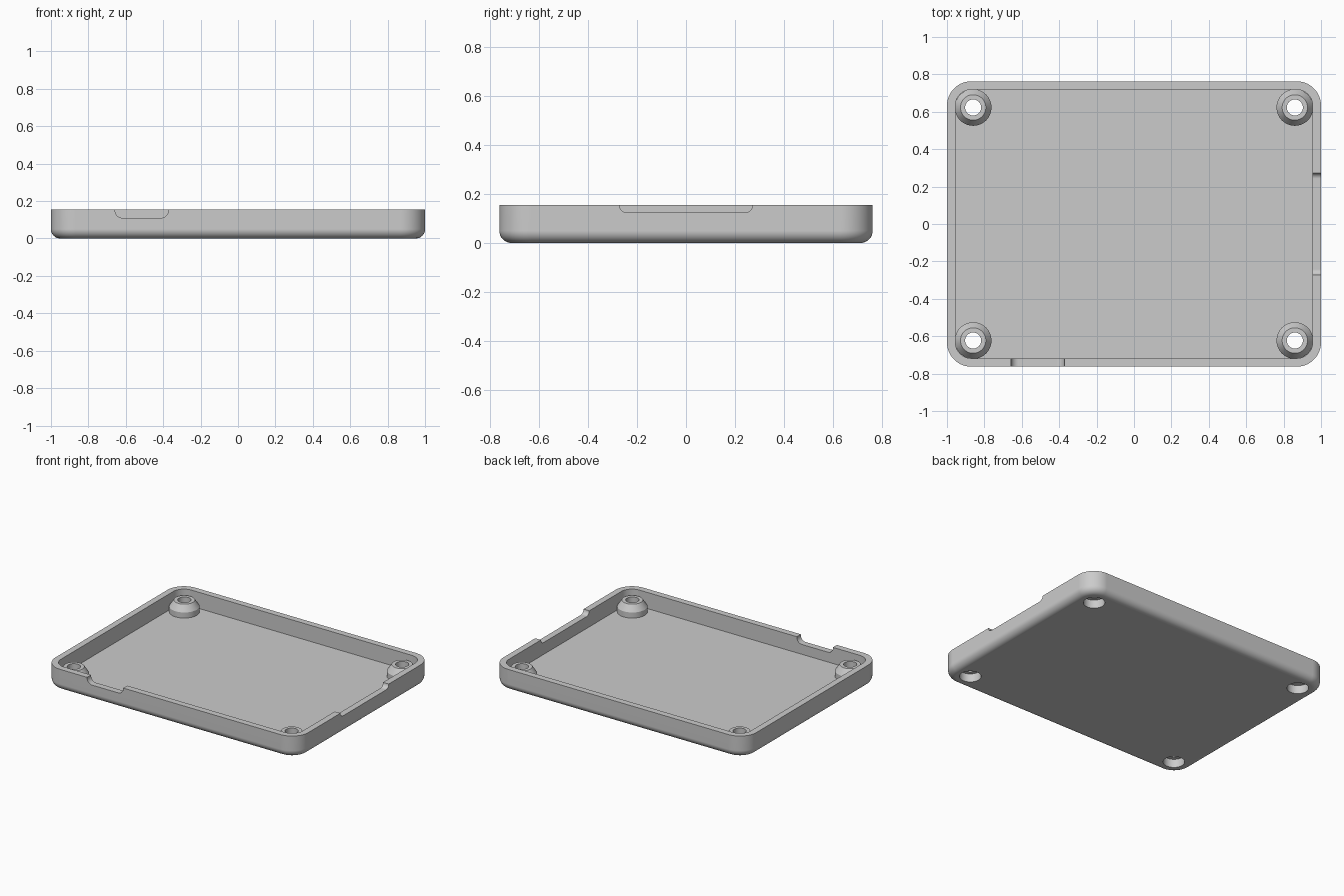
import bpy, bmesh
from math import sin, cos, pi
from mathutils import Vector, Matrix

if "Cube" in bpy.data.objects:
    bpy.data.objects.remove(bpy.data.objects["Cube"])

HALF_X, HALF_Y, HEIGHT = 1.0, 0.763, 0.155
WALL, FLOOR, CORNER, FILLET = 0.045, 0.04, 0.13, 0.05
BOSS_X, BOSS_Y = 0.86, 0.623

grey = bpy.data.materials.new("plain grey")
grey.use_nodes = True
grey.diffuse_color = (0.6, 0.6, 0.6, 1)
grey.node_tree.nodes["Principled BSDF"].inputs["Base Color"].default_value = (0.6, 0.6, 0.6, 1)


def rounded_rect(hx, hy, r, steps=12):
    """Counter-clockwise outline of a rounded rectangle."""
    pts = []
    for k, (sx, sy) in enumerate([(1, 1), (-1, 1), (-1, -1), (1, -1)]):
        for i in range(steps + 1):
            a = (k + i / steps) * pi / 2
            pts.append((sx * (hx - r) + r * cos(a), sy * (hy - r) + r * sin(a)))
    return pts


def circle(r, steps=48):
    return [(r * cos(2 * pi * i / steps), r * sin(2 * pi * i / steps)) for i in range(steps)]


def loft(name, layers, matrix=Matrix()):
    """Solid through a stack of (outline, z) layers, capped at both ends."""
    bm = bmesh.new()
    rings = [[bm.verts.new((x, y, z)) for x, y in outline] for outline, z in layers]
    for a, b in zip(rings, rings[1:]):
        for i in range(len(a)):
            j = (i + 1) % len(a)
            bm.faces.new((a[i], a[j], b[j], b[i]))
    bm.faces.new(rings[0][::-1])
    bm.faces.new(rings[-1])
    bm.transform(matrix)
    bmesh.ops.recalc_face_normals(bm, faces=bm.faces)
    mesh = bpy.data.meshes.new(name)
    bm.to_mesh(mesh)
    bm.free()
    mesh.materials.append(grey)
    obj = bpy.data.objects.new(name, mesh)
    bpy.context.collection.objects.link(obj)
    return obj


def combine(target, tool, operation):
    """Apply a boolean and discard the tool."""
    tool.hide_render = True
    mod = target.modifiers.new(operation, 'BOOLEAN')
    mod.operation, mod.object, mod.solver = operation, tool, 'EXACT'
    bpy.context.view_layer.objects.active = target
    bpy.ops.object.modifier_apply(modifier=mod.name)
    bpy.data.objects.remove(tool)


# Tray shell: filleted underside, outer wall, flat rim, inner wall, floor
def shell_layer(inset, z):
    return rounded_rect(HALF_X - inset, HALF_Y - inset, CORNER - inset), z


layers = []
for i in range(9):
    t = i / 8 * pi / 2
    layers.append(shell_layer(FILLET * (1 - sin(t)), FILLET * (1 - cos(t))))
layers += [shell_layer(0, HEIGHT), shell_layer(WALL, HEIGHT), shell_layer(WALL, FLOOR)]
tray = loft("tray", layers)

# Screw bosses: tapered posts with a through hole and a recess from below
for sx in (-1, 1):
    for sy in (-1, 1):
        place = Matrix.Translation((sx * BOSS_X, sy * BOSS_Y, 0))
        post = loft("boss", [(circle(0.098), 0.02), (circle(0.098), 0.08),
                             (circle(0.068), 0.125)], place)
        combine(tray, post, 'UNION')
        hole = loft("screw_hole", [(circle(0.07), -0.1), (circle(0.07), 0.06),
                                   (circle(0.043), 0.06), (circle(0.043), 0.3)], place)
        combine(tray, hole, 'DIFFERENCE')


# Rim notches with rounded lower corners
def notch(name, width, bottom, radius, matrix):
    top = 0.3
    outline = rounded_rect(width / 2, (top - bottom) / 2, radius, 8)
    upright = Matrix.Rotation(pi / 2, 4, 'X')
    lift = Matrix.Translation((0, 0, (top + bottom) / 2))
    tool = loft(name, [(outline, -0.1), (outline, 0.1)], matrix @ lift @ upright)
    combine(tray, tool, 'DIFFERENCE')


notch("front_notch", 0.285, 0.11, 0.04, Matrix.Translation((-0.515, -HALF_Y, 0)))
notch("side_notch", 0.545, 0.125, 0.03,
      Matrix.Translation((HALF_X, 0, 0)) @ Matrix.Rotation(pi / 2, 4, 'Z'))

# Smooth curves, crisp edges, flat large faces
bpy.ops.object.select_all(action='DESELECT')
tray.select_set(True)
bpy.context.view_layer.objects.active = tray
bpy.ops.object.shade_smooth_by_angle(angle=0.44)
weighted = tray.modifiers.new("flat_faces", 'WEIGHTED_NORMAL')
weighted.keep_sharp = True
